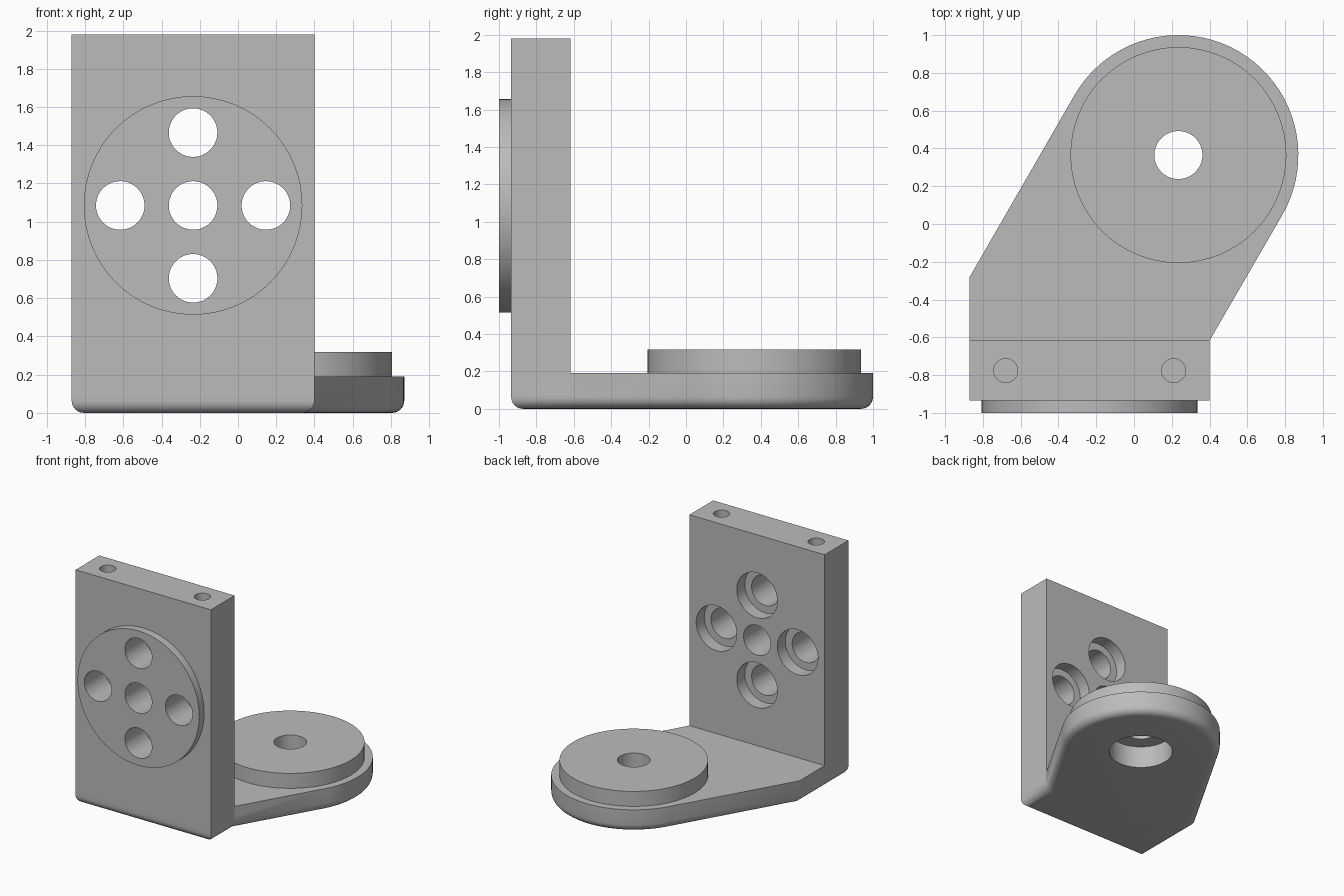
import bpy, bmesh, math
from mathutils import Matrix, Vector

if "Cube" in bpy.data.objects:
    bpy.data.objects.remove(bpy.data.objects["Cube"], do_unlink=True)

U = 0.0635                               # module of the part
LEFT, RIGHT = -0.87, 0.40                # wall sides
FRONT, BACK, TOP = -0.935, -0.617, 1.98  # wall front, back and top
PLATE = 3 * U                            # base plate thickness
PIVOT = Vector((0.235, 0.365))           # centre of the round end
HUB = Vector((-0.235, 1.085))            # centre of the wall disc (x, z)

grey = bpy.data.materials.new("plain grey")
grey.use_nodes = True
grey.diffuse_color = (0.5, 0.5, 0.5, 1)
grey.node_tree.nodes["Principled BSDF"].inputs["Base Color"].default_value = (0.5, 0.5, 0.5, 1)


def to_object(bm, name):
    bmesh.ops.recalc_face_normals(bm, faces=bm.faces)
    mesh = bpy.data.meshes.new(name)
    bm.to_mesh(mesh)
    bm.free()
    mesh.materials.append(grey)
    obj = bpy.data.objects.new(name, mesh)
    bpy.context.collection.objects.link(obj)
    return obj


def cylinder(name, radius, start, end, sides=64):
    """Cylinder running from one point to another."""
    start, end = Vector(start), Vector(end)
    axis = end - start
    bm = bmesh.new()
    turn = axis.to_track_quat('Z', 'Y').to_matrix().to_4x4()
    bmesh.ops.create_cone(bm, cap_ends=True, segments=sides, radius1=radius, radius2=radius,
                          depth=axis.length, matrix=Matrix.Translation((start + end) / 2) @ turn)
    return to_object(bm, name)


def prism(name, outline, z0, z1, fillet=0):
    """Extruded outline with an optional rounded bottom edge."""
    bm = bmesh.new()
    base = bm.faces.new([bm.verts.new((x, y, z0)) for x, y in outline])
    new = bmesh.ops.extrude_face_region(bm, geom=[base], use_keep_orig=True)["geom"]
    bmesh.ops.translate(bm, vec=(0, 0, z1 - z0),
                        verts=[v for v in new if isinstance(v, bmesh.types.BMVert)])
    bmesh.ops.recalc_face_normals(bm, faces=bm.faces)
    if fillet:
        rim = [e for e in bm.edges if all(abs(v.co.z - z0) < 1e-5 for v in e.verts)]
        bmesh.ops.bevel(bm, geom=rim, offset=fillet, segments=6, profile=0.5, affect='EDGES')
    return to_object(bm, name)


def combine(target, tool, operation):
    mod = target.modifiers.new(operation.lower(), 'BOOLEAN')
    mod.operation, mod.object, mod.solver = operation, tool, 'EXACT'
    bpy.context.view_layer.objects.active = target
    bpy.ops.object.modifier_apply(modifier=mod.name)
    bpy.data.objects.remove(tool, do_unlink=True)


# Base plate: straight foot with slanted sides tangent to a round end
arc = [PIVOT + 10 * U * Vector((math.cos(a), math.sin(a)))
       for a in (math.radians(-30 + 180 * i / 40) for i in range(41))]
outline = [(LEFT, FRONT), (RIGHT, FRONT), (RIGHT, BACK), *arc, (LEFT, -0.28)]
bracket = prism("bracket", outline, 0, PLATE, fillet=U)

# Upright wall and the two raised discs
wall = prism("wall", [(LEFT, FRONT), (RIGHT, FRONT), (RIGHT, BACK), (LEFT, BACK)], 0.1, TOP)
combine(bracket, wall, 'UNION')
combine(bracket, cylinder("base_disc", 9 * U, (*PIVOT, 0.1), (*PIVOT, 5 * U)), 'UNION')
combine(bracket, cylinder("wall_disc", 9 * U, (HUB.x, -1, HUB.y), (HUB.x, -0.8, HUB.y)), 'UNION')

# Through holes in the wall, the outer four counterbored from behind
for dx, dz in ((0, 0), (1, 0), (-1, 0), (0, 1), (0, -1)):
    x, z = HUB.x + 6 * U * dx, HUB.y + 6 * U * dz
    combine(bracket, cylinder("wall_hole", 2 * U, (x, -1.1, z), (x, -0.5, z)), 'DIFFERENCE')
    if dx or dz:
        combine(bracket, cylinder("wall_counterbore", 3 * U, (x, BACK - 1.7 * U, z), (x, -0.5, z)),
                'DIFFERENCE')

# Pivot hole, counterbored from below
combine(bracket, cylinder("pivot_hole", 2 * U, (*PIVOT, -0.1), (*PIVOT, 0.5)), 'DIFFERENCE')
combine(bracket, cylinder("pivot_counterbore", 4 * U, (*PIVOT, -0.1), (*PIVOT, 3 * U)), 'DIFFERENCE')

# Blind holes in the top of the wall
for side in (-1, 1):
    x, y = HUB.x + side * 7 * U, (FRONT + BACK) / 2
    combine(bracket, cylinder("top_hole", U, (x, y, TOP - 0.45), (x, y, TOP + 0.1), 32), 'DIFFERENCE')

bpy.ops.object.select_all(action='DESELECT')
bracket.select_set(True)
bpy.context.view_layer.objects.active = bracket
bpy.ops.object.shade_smooth_by_angle(angle=math.radians(30))
